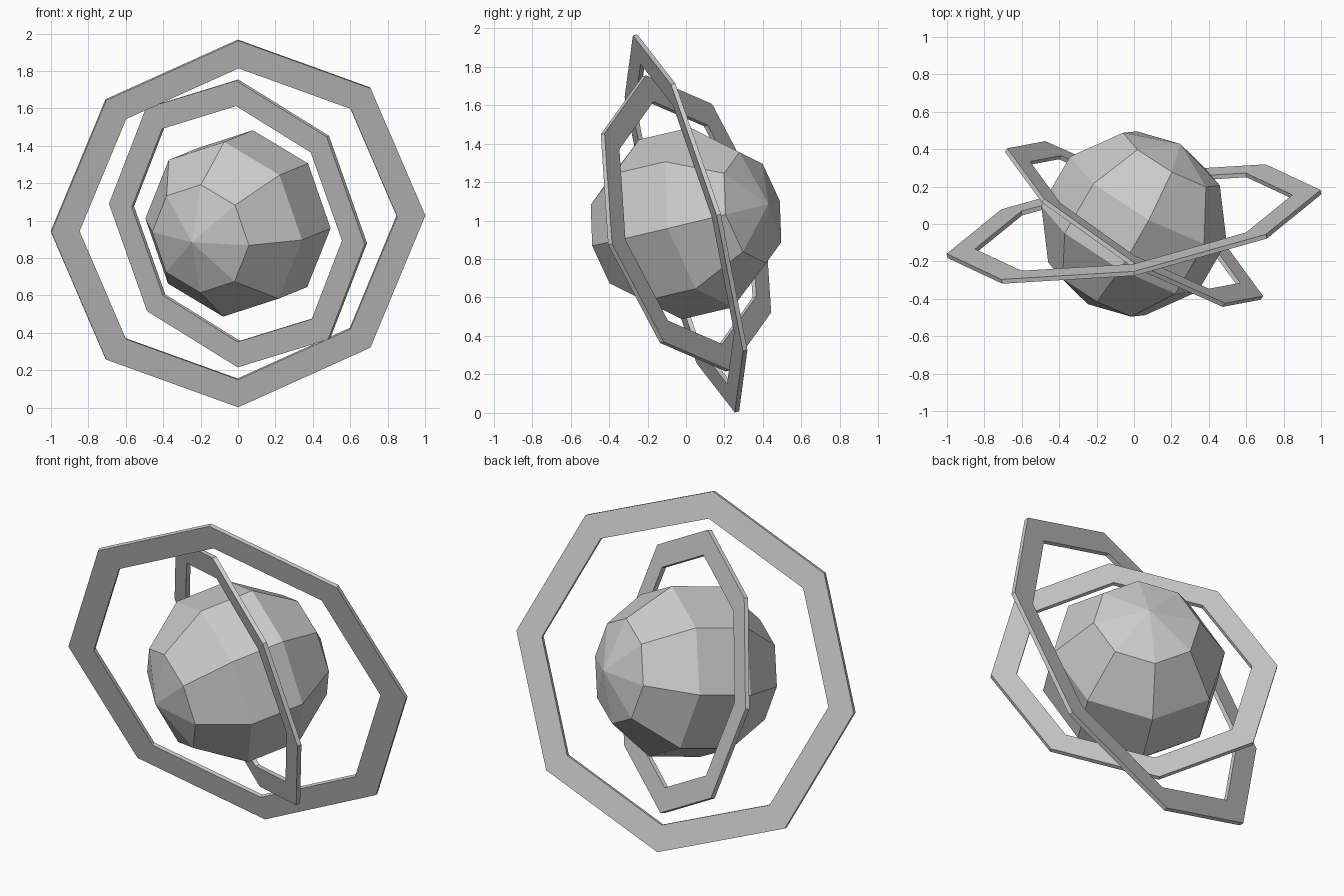
import bpy, bmesh, math
from mathutils import Vector, Matrix

if "Cube" in bpy.data.objects:
    bpy.data.objects.remove(bpy.data.objects["Cube"])

CENTRE = Vector((0, 0, 0.985))


def frame(x_dir, y_dir):
    """Placement matrix from a local x axis and an approximate y axis."""
    x = Vector(x_dir).normalized()
    z = x.cross(Vector(y_dir)).normalized()
    y = z.cross(x)
    return Matrix.Translation(CENTRE) @ Matrix((x, y, z)).transposed().to_4x4()


def flat_ring(name, outer, inner, thick, matrix, sides=8):
    """Flat polygonal band with a rectangular cross-section."""
    bm = bmesh.new()
    h = thick / 2
    profile = [(outer, -h), (outer, h), (inner, h), (inner, -h)]
    loops = []
    for i in range(sides):
        a = 2 * math.pi * i / sides
        loops.append([bm.verts.new((r * math.cos(a), r * math.sin(a), z))
                      for r, z in profile])
    for i in range(sides):
        p, q = loops[i], loops[(i + 1) % sides]
        for j in range(4):
            k = (j + 1) % 4
            bm.faces.new((p[j], q[j], q[k], p[k]))
    bmesh.ops.recalc_face_normals(bm, faces=bm.faces)
    mesh = bpy.data.meshes.new(name)
    bm.to_mesh(mesh)
    bm.free()
    obj = bpy.data.objects.new(name, mesh)
    bpy.context.collection.objects.link(obj)
    obj.matrix_world = matrix


# Tilted faceted globe
pole = Vector((0.49, 0.85, 0.2)).normalized()
side = Vector((0.866, -0.5, 0))
bpy.ops.mesh.primitive_uv_sphere_add(segments=8, ring_count=5, radius=0.505)
globe = bpy.context.object
globe.name = "globe"
globe.matrix_world = (frame(side, (-pole).cross(side))
                      @ Matrix.Rotation(math.radians(-7), 4, 'Z'))

# Two tilted octagonal rings
flat_ring("outer_ring", 1.015, 0.862, 0.024,
          frame((0.998, 0.17, 0.045), (0, -0.265, 0.98)))
flat_ring("inner_ring", 0.797, 0.655, 0.024,
          frame((0.684, -0.395, -0.108), (0, -0.22, 0.765)))
